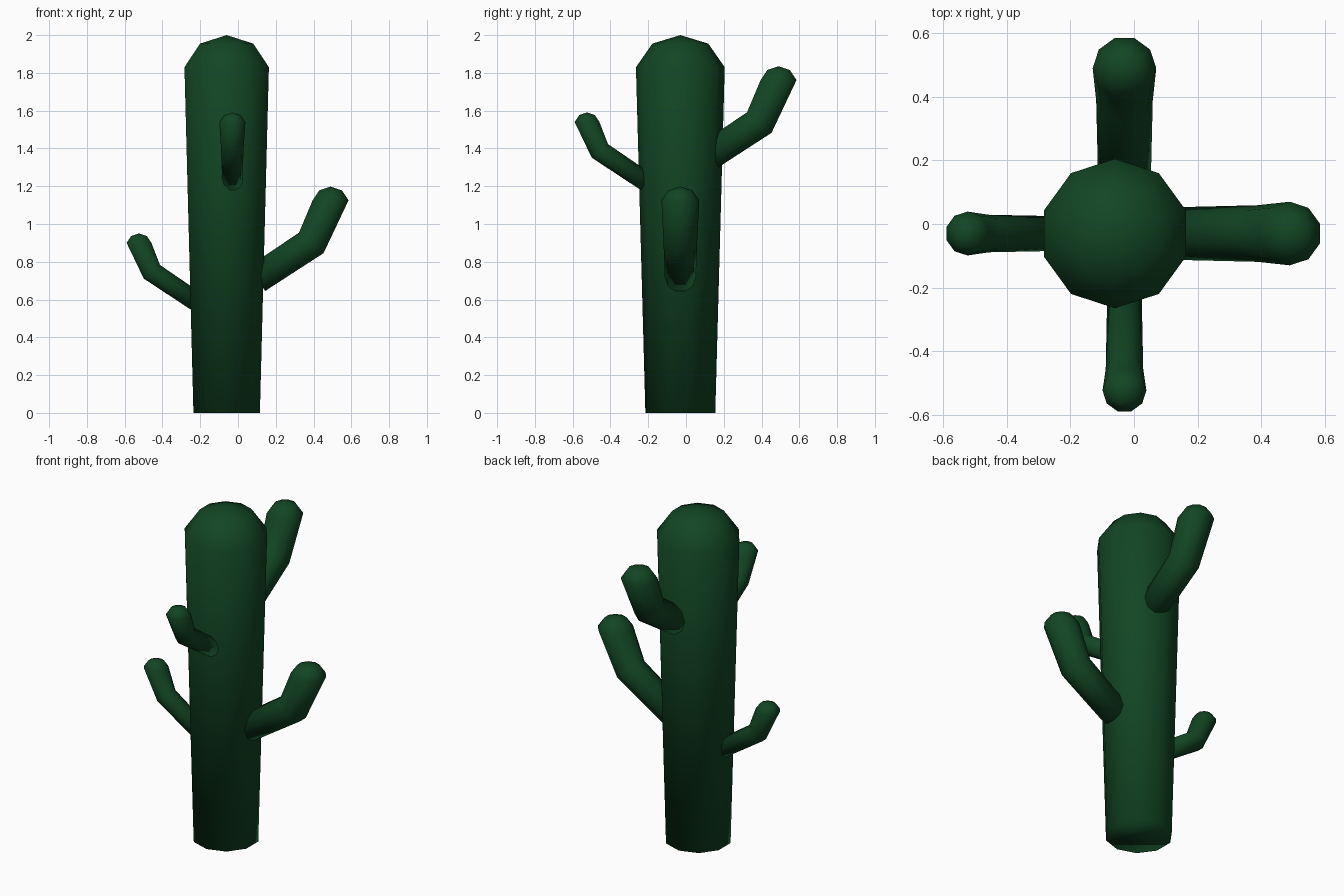
import bpy, bmesh, math
from mathutils import Vector

if "Cube" in bpy.data.objects:
    bpy.data.objects.remove(bpy.data.objects["Cube"])

SIDES = 10
green = bpy.data.materials.new("cactus_green")
green.diffuse_color = (0.006, 0.06, 0.017, 1)
green.use_nodes = True
green.node_tree.nodes["Principled BSDF"].inputs["Base Color"].default_value = green.diffuse_color


def stalk(name, rings, apex):
    """Loft rings of (centre, outward axis, across axis, radius), close the base, dome to apex."""
    bm = bmesh.new()
    loops = []
    for c, u, v, r in rings:
        loop = []
        for i in range(SIDES):
            a = math.tau * (i + 0.5) / SIDES  # flat side faces outward
            loop.append(bm.verts.new(Vector(c) + r * (math.cos(a) * u + math.sin(a) * v)))
        loops.append(loop)
    tip = bm.verts.new(apex)
    bm.faces.new(loops[0])
    for i in range(SIDES):
        j = (i + 1) % SIDES
        for lo, hi in zip(loops, loops[1:]):
            bm.faces.new((lo[i], lo[j], hi[j], hi[i]))
        bm.faces.new((loops[-1][i], loops[-1][j], tip))
    bmesh.ops.recalc_face_normals(bm, faces=bm.faces[:])
    for f in bm.faces:
        f.smooth = True
    mesh = bpy.data.meshes.new(name)
    bm.to_mesh(mesh)
    bm.free()
    mesh.materials.append(green)
    bpy.context.collection.objects.link(bpy.data.objects.new(name, mesh))


X, Y, Z = Vector((1, 0, 0)), Vector((0, 1, 0)), Vector((0, 0, 1))

# Trunk, slightly wider at the top
axis = Vector((-0.06, -0.03, 0))
stalk("trunk", [(axis + Z * z, X, Y, r) for z, r in ((0, 0.185), (1.83, 0.235), (1.955, 0.148))],
      axis + Z * 2)


def arm(name, out, start, bend, tip, radii, lift):
    """Bent arm; start, bend and tip are (distance outward, height)."""
    side = Y if abs(out.x) > 0.5 else X
    off = side * -0.03
    place = lambda p: off + out * p[0] + Z * (p[1] + lift)
    tilt = lambda deg: out * math.cos(math.radians(deg)) - Z * math.sin(math.radians(deg))
    r0, r1, r2 = radii
    end = place(tip)
    stalk(name, [(place(start), tilt(56), side, r0),
                 (place(bend), tilt(40), side, r1),
                 (end, out, side, r2),
                 (end + Z * r2 * 0.53, out, side, r2 * 0.63)], end + Z * r2 * 0.73)


# Two thick arms and two thin arms, each pair repeated higher up
for name, out, lift in (("right_arm", X, 0), ("back_arm", Y, 0.637)):
    arm(name, out, (0.10, 0.71), (0.388, 0.90), (0.49, 1.125), (0.082, 0.089, 0.1), lift)
for name, out, lift in (("left_arm", -X, 0), ("front_arm", -Y, 0.64)):
    arm(name, out, (0.21, 0.582), (0.456, 0.747), (0.524, 0.90), (0.054, 0.059, 0.069), lift)
